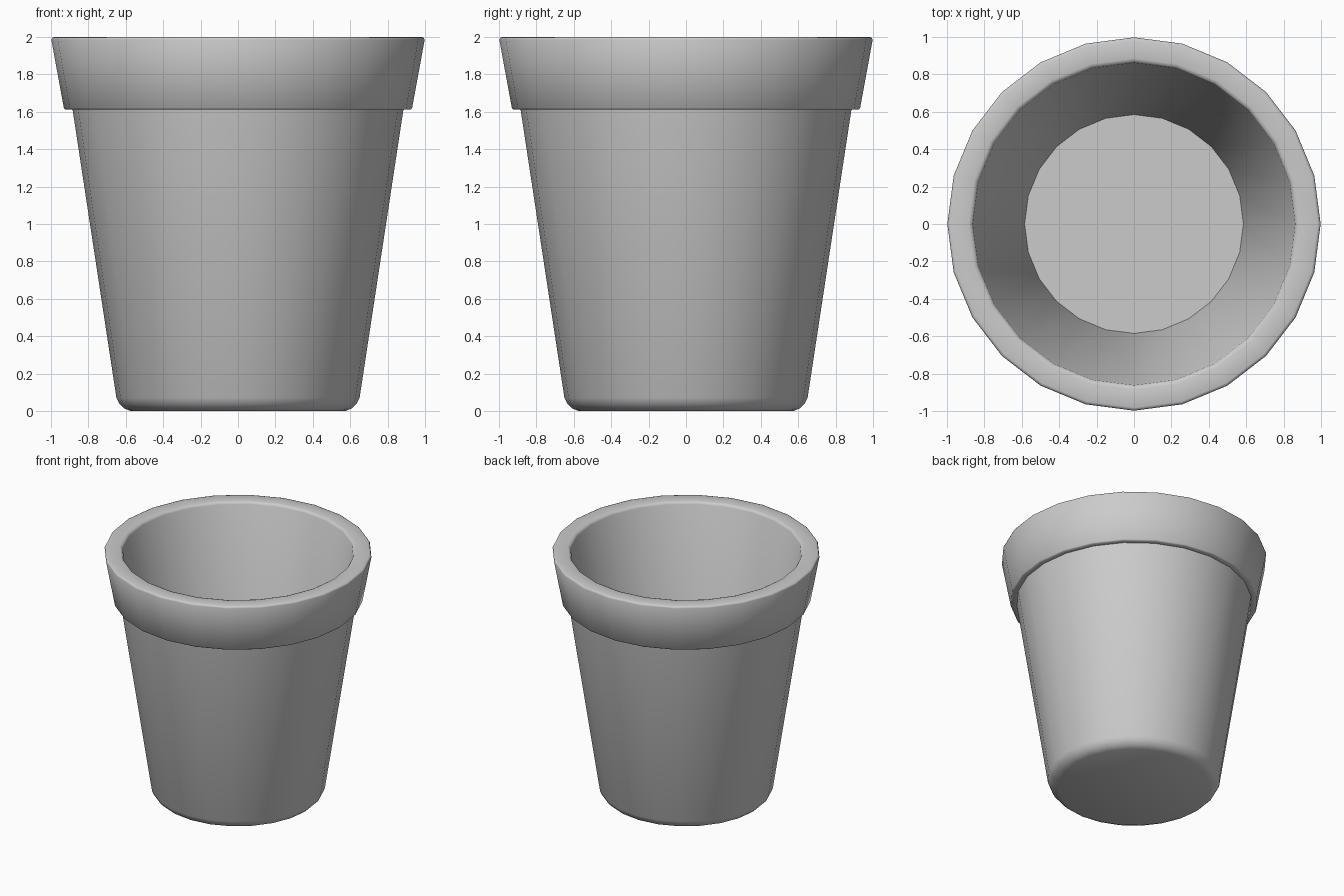
import bpy, bmesh, math

if "Cube" in bpy.data.objects:
    bpy.data.objects.remove(bpy.data.objects["Cube"])

SIDES = 24

# Wall profile (radius, height), from underside centre out, over the rim, down to inner floor
profile = [
    (0.575, 0.0), (0.61, 0.015), (0.635, 0.04), (0.65, 0.07),  # rounded foot
    (0.885, 1.615),                                             # tapered wall
    (0.923, 1.612), (0.931, 1.62),                              # ledge under the collar
    (0.998, 1.985), (0.993, 1.996), (0.982, 2.0),               # collar and outer lip
    (0.885, 2.0), (0.87, 1.995), (0.862, 1.98),                 # inner lip
    (0.585, 0.16),                                              # inner wall to floor
]

bm = bmesh.new()
rings = []
for r, z in profile:
    rings.append([bm.verts.new((r * math.cos(2 * math.pi * i / SIDES),
                                r * math.sin(2 * math.pi * i / SIDES), z))
                  for i in range(SIDES)])
for low, high in zip(rings, rings[1:]):
    for i in range(SIDES):
        j = (i + 1) % SIDES
        bm.faces.new((low[i], low[j], high[j], high[i]))

# Underside and inner floor
bm.faces.new(rings[0][::-1])
bm.faces.new(rings[-1])
bmesh.ops.recalc_face_normals(bm, faces=bm.faces)

mesh = bpy.data.meshes.new("flower_pot")
bm.to_mesh(mesh)
bm.free()
pot = bpy.data.objects.new("flower_pot", mesh)
bpy.context.collection.objects.link(pot)

# Smooth walls, crisp floor and ledge
bpy.context.view_layer.objects.active = pot
pot.select_set(True)
bpy.ops.object.shade_smooth_by_angle(angle=math.radians(50))
